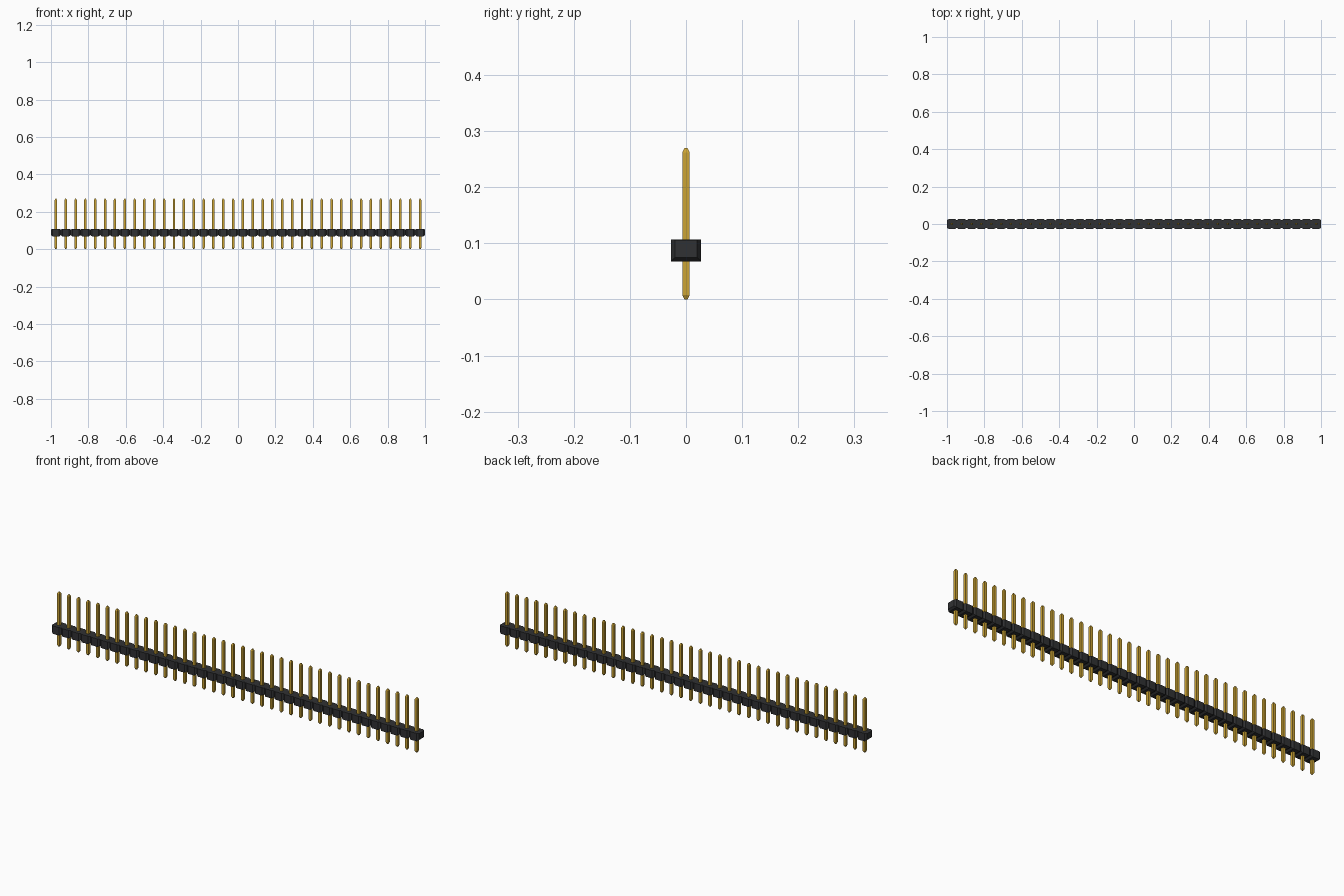
import bpy, bmesh

if "Cube" in bpy.data.objects:
    bpy.data.objects.remove(bpy.data.objects["Cube"])

COUNT = 38
PITCH = 2 / COUNT


def material(name, color):
    mat = bpy.data.materials.new(name)
    mat.use_nodes = True
    mat.diffuse_color = color
    mat.node_tree.nodes["Principled BSDF"].inputs["Base Color"].default_value = color
    return mat


def loft(bm, rings):
    """Skin a closed solid through rings of matching points."""
    loops = [[bm.verts.new(p) for p in ring] for ring in rings]
    n = len(loops[0])
    for a, b in zip(loops, loops[1:]):
        for i in range(n):
            j = (i + 1) % n
            bm.faces.new((a[i], a[j], b[j], b[i]))
    bm.faces.new(loops[0][::-1])
    bm.faces.new(loops[-1])


def finish(bm, name, mat):
    bmesh.ops.recalc_face_normals(bm, faces=bm.faces)
    mesh = bpy.data.meshes.new(name)
    bm.to_mesh(mesh)
    bm.free()
    mesh.materials.append(mat)
    obj = bpy.data.objects.new(name, mesh)
    bpy.context.collection.objects.link(obj)
    # Repeat the unit along the row
    obj.location.x = -1 + PITCH / 2
    row = obj.modifiers.new("row", 'ARRAY')
    row.count = COUNT
    row.use_relative_offset = False
    row.use_constant_offset = True
    row.constant_offset_displace = (PITCH, 0, 0)
    return obj


def end_ring(x, half_depth, low, high):
    return [(x, -half_depth, low), (x, half_depth, low),
            (x, half_depth, high), (x, -half_depth, high)]


def square(half, z):
    return [(-half, -half, z), (half, -half, z), (half, half, z), (-half, half, z)]


black = material("black plastic", (0.03, 0.031, 0.033, 1))
gold = material("gold plating", (0.6, 0.37, 0.035, 1))

# Plastic housing, each unit tapering to the joint with its neighbours
bm = bmesh.new()
end, full = PITCH / 2, PITCH / 2 - 0.009
loft(bm, [end_ring(-end, 0.02, 0.075, 0.106), end_ring(-full, 0.0263, 0.068, 0.107),
          end_ring(full, 0.0263, 0.068, 0.107), end_ring(end, 0.02, 0.075, 0.106)])
finish(bm, "housing", black)

# Square pins with tapered tips
bm = bmesh.new()
loft(bm, [square(0.0025, 0), square(0.0066, 0.008),
          square(0.0066, 0.262), square(0.0025, 0.27)])
finish(bm, "pins", gold)
